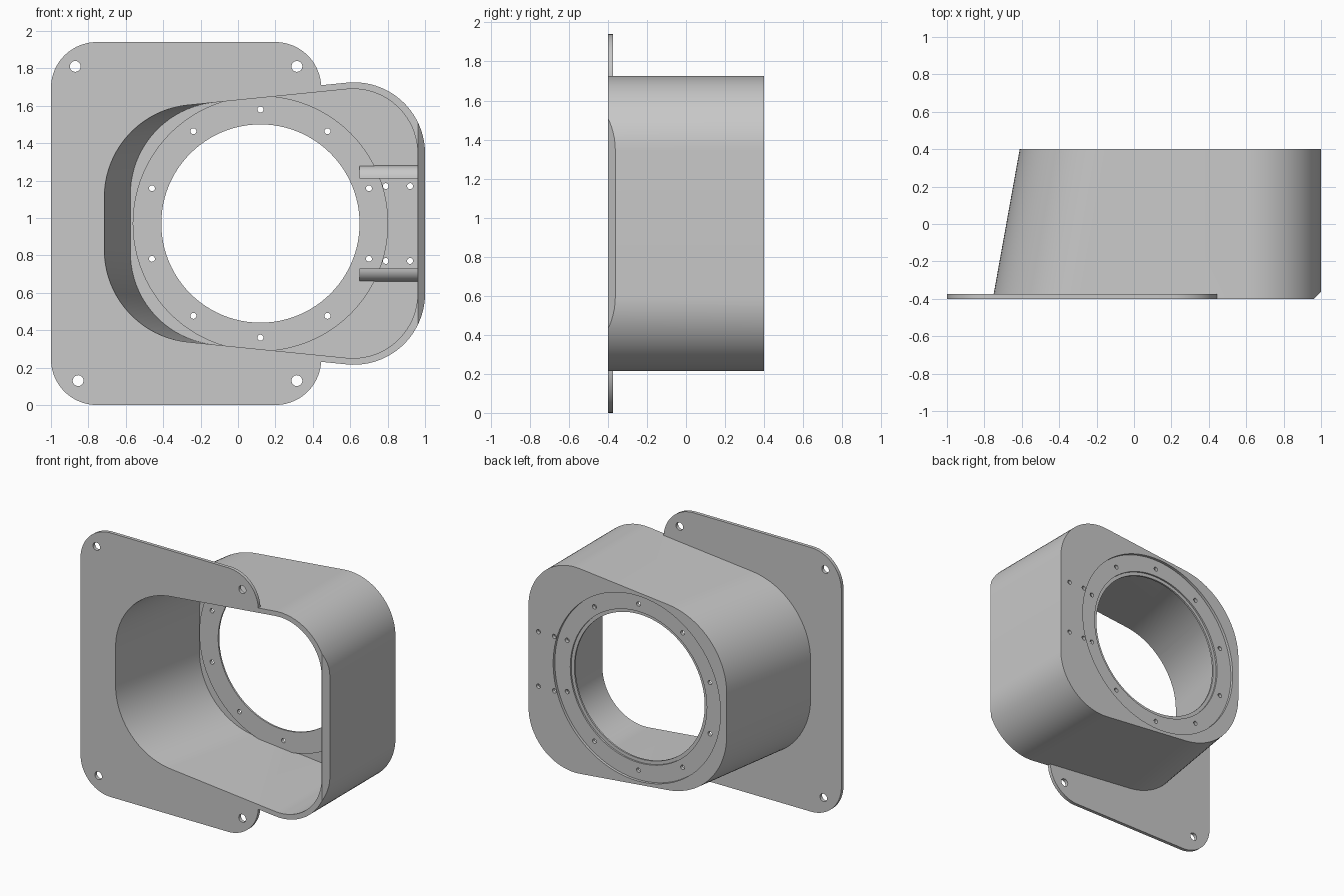
import bpy, bmesh, math
from mathutils import Vector

if "Cube" in bpy.data.objects:
    bpy.data.objects.remove(bpy.data.objects["Cube"])

MID = 0.97                 # height of the centre line
FRONT, BACK, SHEET = -0.4, 0.4, 0.025
HUB_X = 0.12               # centre of the round opening

grey = bpy.data.materials.new("plain_grey")
grey.use_nodes = True
grey.diffuse_color = (0.58, 0.58, 0.58, 1)
grey.node_tree.nodes["Principled BSDF"].inputs["Base Color"].default_value = grey.diffuse_color


def make_object(name, bm):
    bmesh.ops.recalc_face_normals(bm, faces=bm.faces)
    mesh = bpy.data.meshes.new(name)
    bm.to_mesh(mesh)
    bm.free()
    mesh.materials.append(grey)
    obj = bpy.data.objects.new(name, mesh)
    bpy.context.collection.objects.link(obj)
    return obj


def rounded(corners, radii, steps=20):
    """Round the corners of an (x, z) polygon."""
    pts = [Vector(c) for c in corners]
    out = []
    for i, p in enumerate(pts):
        a = (pts[i - 1] - p).normalized()
        b = (pts[(i + 1) % len(pts)] - p).normalized()
        half, r = a.angle(b) / 2, radii[i]
        centre = p + (a + b).normalized() * r / math.sin(half)
        reach = r / math.tan(half)
        start, end = p + a * reach - centre, p + b * reach - centre
        a0 = math.atan2(start.y, start.x)
        turn = (math.atan2(end.y, end.x) - a0 + math.pi) % math.tau - math.pi
        for k in range(steps + 1):
            t = a0 + turn * k / steps
            out.append(centre + r * Vector((math.cos(t), math.sin(t))))
    return out


def loft(bm, sections):
    """Closed solid through a list of (y, outline) sections."""
    rings = [[bm.verts.new((p[0], y, p[1])) for p in pts] for y, pts in sections]
    for r, s in zip(rings, rings[1:]):
        for i in range(len(r)):
            bm.faces.new((r[i - 1], r[i], s[i], s[i - 1]))
    bm.faces.new(rings[0])
    bm.faces.new(rings[-1][::-1])


def circle(x, z, r, n, start=0.0):
    angles = [start + math.tau * i / n for i in range(n)]
    return [(x + r * math.cos(a), z + r * math.sin(a)) for a in angles]


def drill(bm, x, z, r, y0, y1, n=20):
    loft(bm, [(y0, circle(x, z, r, n)), (y1, circle(x, z, r, n))])


def boolean(obj, tool, operation):
    """Apply a boolean and remove its tool."""
    mod = obj.modifiers.new(operation.lower(), "BOOLEAN")
    mod.operation, mod.solver, mod.object = operation, "EXACT", tool
    bpy.context.view_layer.objects.active = obj
    bpy.ops.object.modifier_apply(modifier=mod.name)
    bpy.data.objects.remove(tool)


def duct_outline(y, wall, rim):
    """Tapered duct section; its narrow side leans in towards the back."""
    left, right = -0.755 + 0.18 * (y - FRONT) + rim, 1 - rim

    def half(x):
        return 0.753 + 0.1 * (x - 0.58) - wall
    corners = [(left, MID - half(left)), (right, MID - half(right)),
               (right, MID + half(right)), (left, MID + half(left))]
    return rounded(corners, [0.53 - wall, 0.38 - wall, 0.38 - wall, 0.53 - wall])


# Duct body with a chamfered front edge on its wide side
bm = bmesh.new()
loft(bm, [(y, duct_outline(y, 0, 0)) for y in (FRONT, BACK)])
bmesh.ops.bisect_plane(bm, geom=bm.verts[:] + bm.edges[:] + bm.faces[:],
                       plane_co=(0.962, FRONT, MID), plane_no=(1, -1, 0), clear_outer=True)
bmesh.ops.holes_fill(bm, edges=[e for e in bm.edges if e.is_boundary])
housing = make_object("duct_housing", bm)

# Mounting flange, merged with the duct
bm = bmesh.new()
plate = rounded([(-1, 0), (0.445, 0), (0.445, 2 * MID), (-1, 2 * MID)], [0.245] * 4)
loft(bm, [(FRONT, plate), (FRONT + SHEET, plate)])
boolean(housing, make_object("flange", bm), "UNION")

# Hollow interior
bm = bmesh.new()
loft(bm, [(y, duct_outline(y, 0.035, 0.04)) for y in (FRONT - 0.1, BACK - SHEET)])
boolean(housing, make_object("hollow_cutter", bm), "DIFFERENCE")

# Round seat in the back wall
bm = bmesh.new()
drill(bm, HUB_X, MID, 0.68, 0.36, 0.45, 96)
boolean(housing, make_object("seat_cutter", bm), "DIFFERENCE")

# Sunk ring with a stepped inner lip
bm = bmesh.new()
profile = [(0.683, 0.355), (0.683, 0.38), (0.555, 0.38),
           (0.555, 0.368), (0.53, 0.368), (0.53, 0.355)]
loops = [[bm.verts.new((x, y, z)) for x, z in circle(HUB_X, MID, r, 96)] for r, y in profile]
for k, loop in enumerate(loops):
    prev = loops[k - 1]
    for i in range(len(loop)):
        bm.faces.new((prev[i - 1], prev[i], loop[i], loop[i - 1]))
ring = make_object("mounting_ring", bm)

# Screw holes in the flange and back wall
bm = bmesh.new()
for x, z in ((-0.87, 1.81), (0.315, 1.81), (-0.855, 0.13), (0.315, 0.13)):
    drill(bm, x, z, 0.029, FRONT - 0.1, FRONT + 0.1, 24)
for x in (0.79, 0.92):
    for side in (-1, 1):
        drill(bm, x, MID + side * 0.2, 0.016, 0.3, 0.5)
boolean(housing, make_object("plate_hole_cutter", bm), "DIFFERENCE")

# Screw holes around the ring
bm = bmesh.new()
for x, z in circle(HUB_X, MID, 0.61, 10, math.pi / 2):
    drill(bm, x, z, 0.016, 0.3, 0.5)
boolean(ring, make_object("ring_hole_cutter", bm), "DIFFERENCE")

# Quarter-round rails on the inside of the back wall
rails = []
for name, side in (("upper_rail", 1), ("lower_rail", -1)):
    bm = bmesh.new()
    section = [(0.378, 0.24)]
    for k in range(9):
        a = math.pi / 2 * k / 8
        section.append((0.376 - 0.07 * math.cos(a), 0.24 + 0.07 * math.sin(a)))
    ends = [[bm.verts.new((x, y, MID + side * z)) for y, z in section] for x in (0.65, 0.965)]
    for i in range(len(section)):
        bm.faces.new((ends[0][i - 1], ends[0][i], ends[1][i], ends[1][i - 1]))
    for end in ends:
        bm.faces.new(end)
    rails.append(make_object(name, bm))

# Smooth the curved walls, keep the edges crisp
bpy.ops.object.select_all(action="DESELECT")
for obj in [housing, ring] + rails:
    obj.select_set(True)
bpy.context.view_layer.objects.active = housing
bpy.ops.object.shade_smooth_by_angle(angle=math.radians(30))
